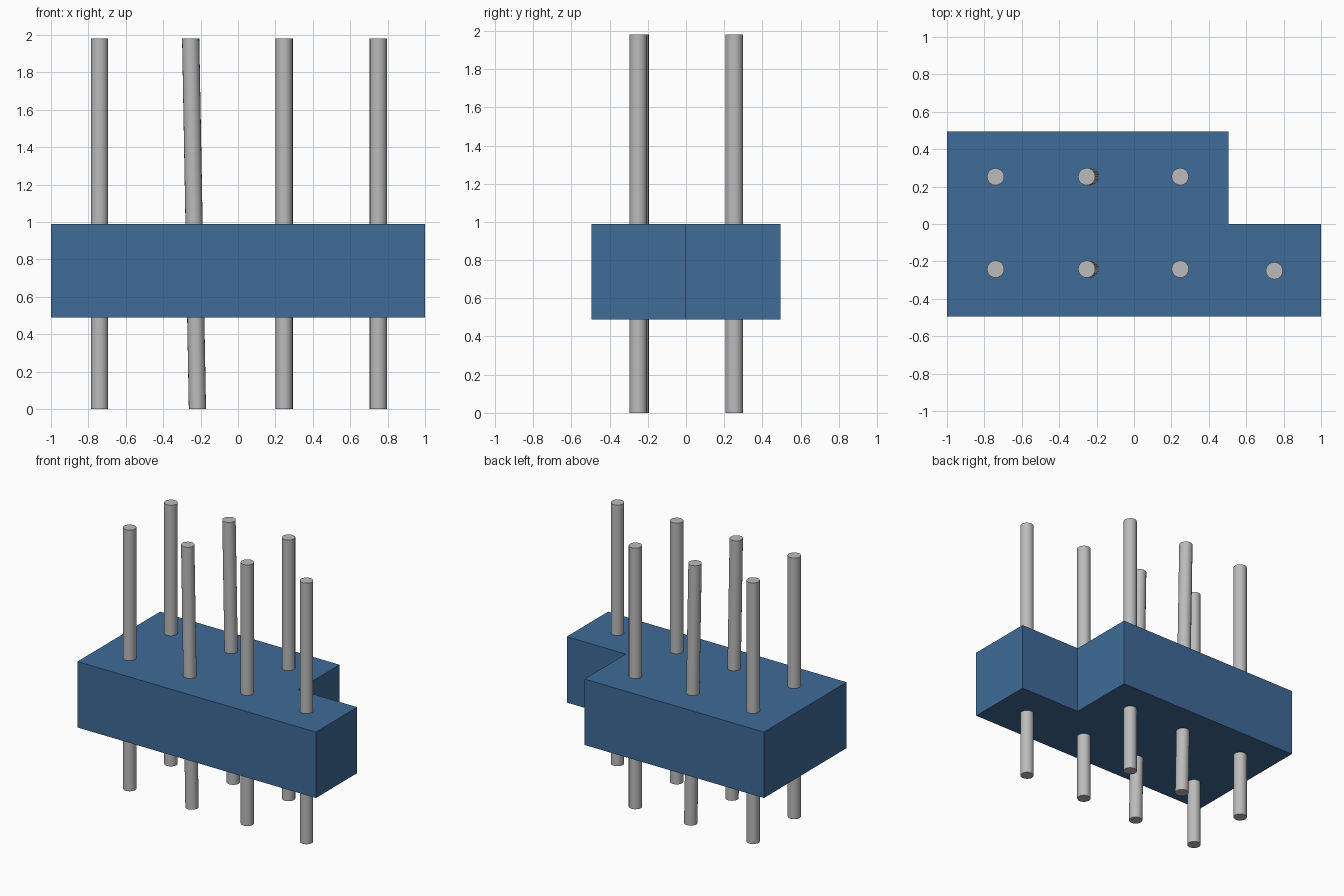
import bpy
import bmesh
from mathutils import Matrix, Vector

cube = bpy.data.objects.get("Cube")
if cube:
    bpy.data.objects.remove(cube, do_unlink=True)


def make_material(name, color):
    mat = bpy.data.materials.new(name)
    mat.use_nodes = True
    mat.diffuse_color = color
    mat.node_tree.nodes["Principled BSDF"].inputs["Base Color"].default_value = color
    return mat


def make_object(name, bm, mat):
    bmesh.ops.recalc_face_normals(bm, faces=bm.faces)
    mesh = bpy.data.meshes.new(name)
    bm.to_mesh(mesh)
    bm.free()
    mesh.materials.append(mat)
    obj = bpy.data.objects.new(name, mesh)
    bpy.context.collection.objects.link(obj)
    return obj


blue = make_material("blue", (0.05, 0.145, 0.315, 1))
grey = make_material("grey", (0.5, 0.5, 0.5, 1))

HEIGHT = 1.98
RADIUS = 0.046

# L-shaped block: extruded outline with a notch in the back left corner
outline = [(-1, -0.495), (1, -0.495), (1, 0), (0.505, 0), (0.505, 0.495), (-1, 0.495)]
bm = bmesh.new()
base = bm.faces.new([bm.verts.new((x, y, 0.49)) for x, y in outline])
top = bmesh.ops.extrude_face_region(bm, geom=[base])["geom"]
bmesh.ops.translate(bm, vec=(0, 0, 0.5),
                    verts=[v for v in top if isinstance(v, bmesh.types.BMVert)])
make_object("block", bm, blue)


# Pins through the block; a lean shifts the bottom end sideways, ends stay level
def make_pin(name, x, y, lean=0.0):
    bm = bmesh.new()
    bmesh.ops.create_cone(bm, cap_ends=True, segments=20, radius1=RADIUS, radius2=RADIUS,
                          depth=HEIGHT, matrix=Matrix.Translation(Vector((x, y, HEIGHT / 2))))
    for v in bm.verts:
        v.co.x += lean * (1 - v.co.z / HEIGHT)
    return make_object(name, bm, grey)


pins = []
for row, y in (("front", -0.241), ("back", 0.253)):
    for column, x, lean in (("right", -0.74, 0), ("middle", -0.253, 0.036), ("left", 0.247, 0)):
        pins.append(make_pin(f"{row}_{column}_pin", x, y, lean))
pins.append(make_pin("end_pin", 0.75, -0.25))

# Smooth sides, sharp end caps
bpy.ops.object.select_all(action="DESELECT")
for pin in pins:
    pin.select_set(True)
bpy.context.view_layer.objects.active = pins[0]
bpy.ops.object.shade_smooth_by_angle()
